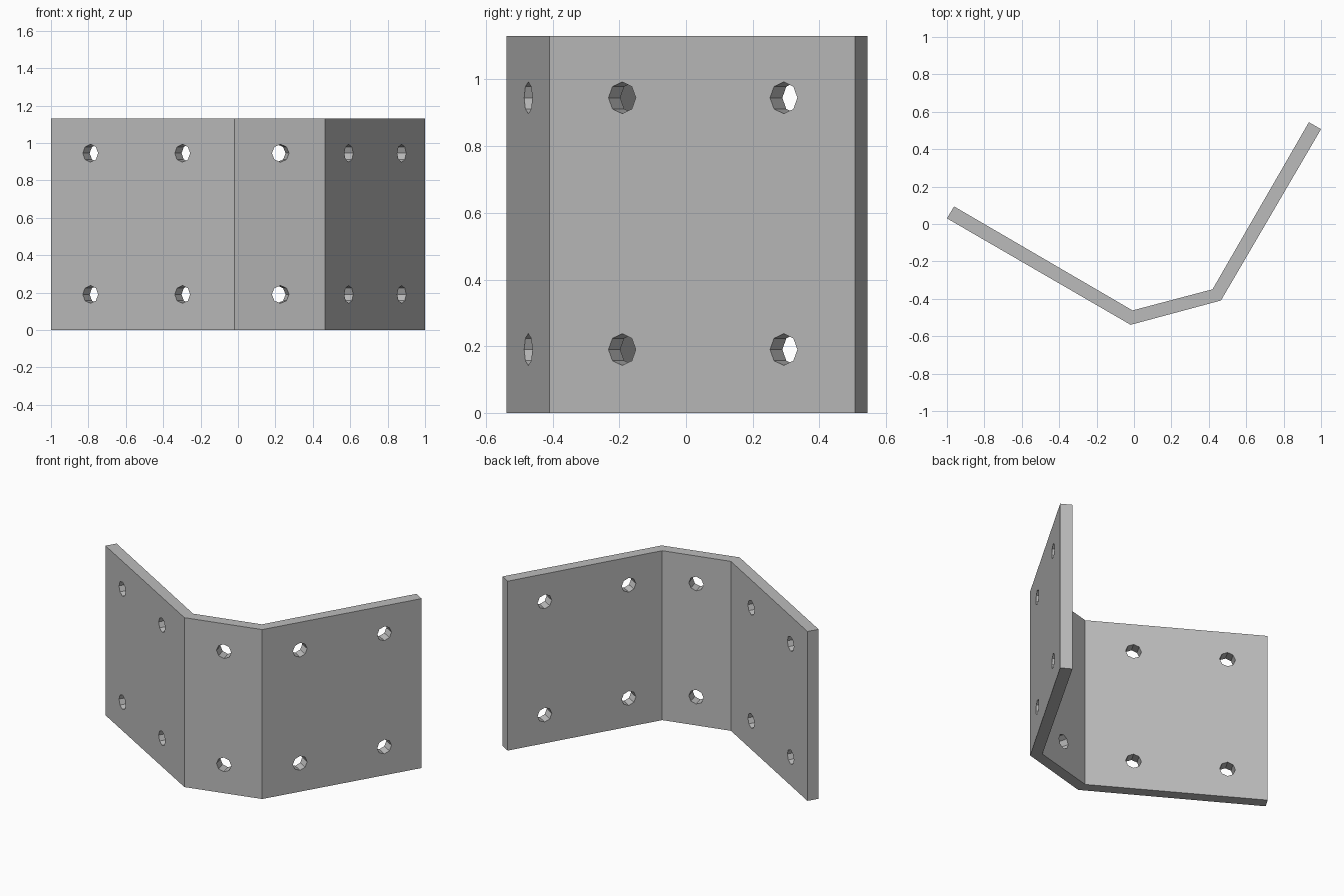
import bpy, bmesh, math
from mathutils import Matrix, Vector

HEIGHT = 1.13
HOLE_RADIUS = 0.0475
HOLE_HEIGHTS = (0.19, 0.945)

cube = bpy.data.objects.get("Cube")
if cube:
    bpy.data.objects.remove(cube, do_unlink=True)

# Material
steel = bpy.data.materials.new("plain_grey")
steel.use_nodes = True
grey = (0.5, 0.5, 0.5, 1)
steel.diffuse_color = grey
steel.node_tree.nodes["Principled BSDF"].inputs["Base Color"].default_value = grey


def make_object(name, bm):
    bmesh.ops.recalc_face_normals(bm, faces=bm.faces)
    mesh = bpy.data.meshes.new(name)
    bm.to_mesh(mesh)
    bm.free()
    mesh.materials.append(steel)
    obj = bpy.data.objects.new(name, mesh)
    bpy.context.collection.objects.link(obj)
    return obj


# Bent plate: outline extruded upwards
outer = [(-1, 0.03), (-0.018, -0.539), (0.465, -0.409), (1, 0.507)]
inner = [(0.935, 0.544), (0.42, -0.349), (-0.008, -0.462), (-0.962, 0.094)]
bm = bmesh.new()
base = bm.faces.new([bm.verts.new((x, y, 0)) for x, y in outer + inner])
top = bmesh.ops.extrude_face_region(bm, geom=[base])["geom"]
bmesh.ops.translate(bm, vec=(0, 0, HEIGHT),
                    verts=[v for v in top if isinstance(v, bmesh.types.BMVert)])
plate = make_object("bent_plate", bm)

# Eight-sided bolt holes, square to each panel, placed by x on the outer face
panel_holes = [(-0.789, -0.297), (0.227,), (0.592, 0.875)]
bm = bmesh.new()
for start, end, columns in zip(outer, outer[1:], panel_holes):
    a, b = Vector(start), Vector(end)
    along = b - a
    turn = Matrix.Rotation(math.atan2(along.y, along.x), 4, 'Z')
    for x in columns:
        spot = a + along * ((x - a.x) / along.x)
        for z in HOLE_HEIGHTS:
            place = (Matrix.Translation((spot.x, spot.y, z)) @ turn
                     @ Matrix.Rotation(math.pi / 2, 4, 'X'))
            bmesh.ops.create_cone(bm, cap_ends=True, segments=8, radius1=HOLE_RADIUS,
                                  radius2=HOLE_RADIUS, depth=0.3, matrix=place)
cutter = make_object("hole_cutter", bm)
cutter.hide_render = True

# Cut the holes, then drop the cutter
cut = plate.modifiers.new("bolt_holes", 'BOOLEAN')
cut.operation = 'DIFFERENCE'
cut.solver = 'EXACT'
cut.object = cutter
bpy.context.view_layer.objects.active = plate
bpy.ops.object.modifier_apply(modifier=cut.name)
bpy.data.objects.remove(cutter, do_unlink=True)
